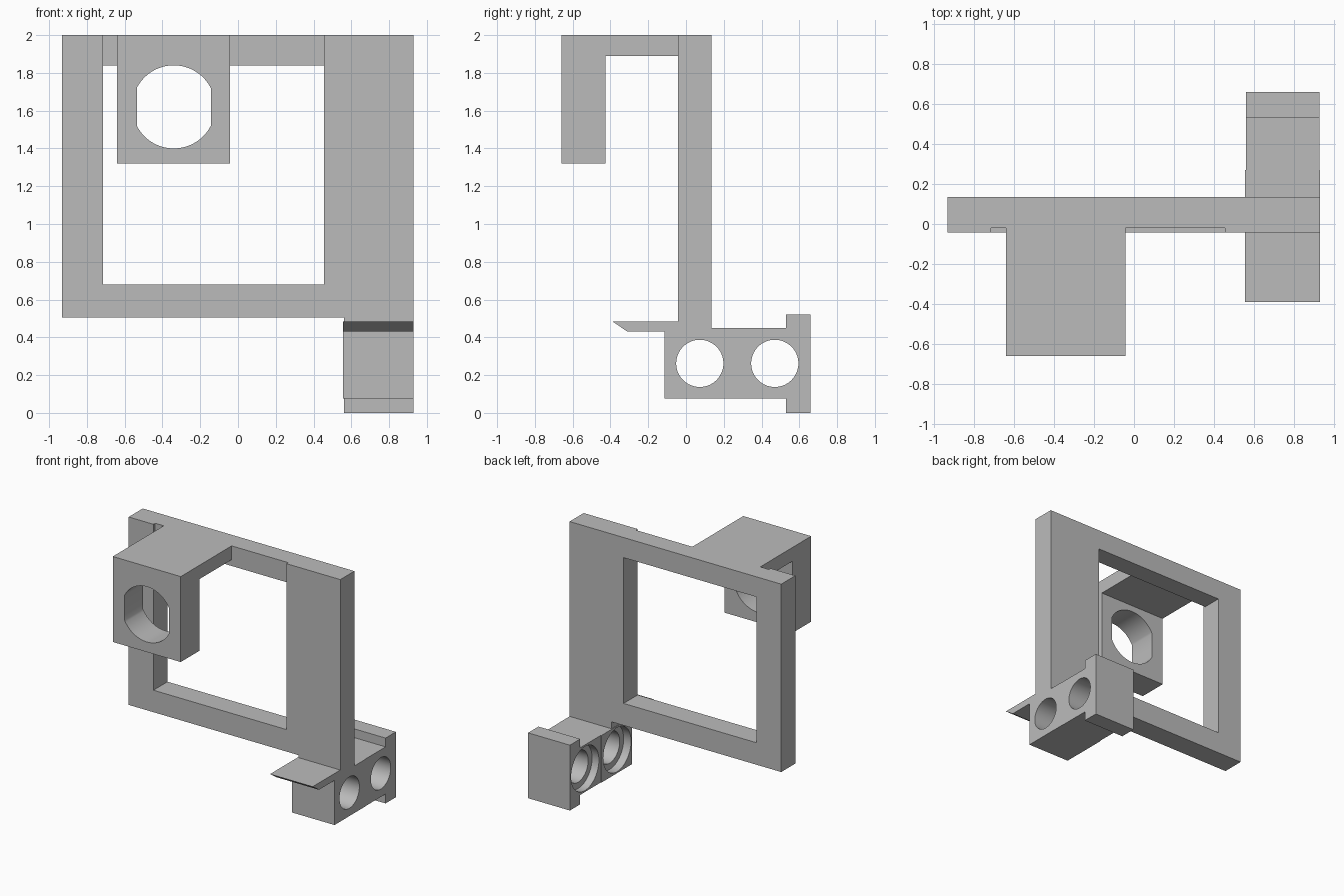
import bpy, bmesh, math
from mathutils import Vector

cube = bpy.data.objects.get("Cube")
if cube:
    bpy.data.objects.remove(cube, do_unlink=True)

grey = bpy.data.materials.new("plain_grey")
grey.use_nodes = True
colour = (0.5, 0.5, 0.5, 1)
grey.diffuse_color = colour
grey.node_tree.nodes["Principled BSDF"].inputs["Base Color"].default_value = colour


def prism(name, points, axis, start, end):
    """Extrude a 2D outline along x (points are y,z) or along y (points are x,z)."""
    def place(p, d):
        return Vector((d, p[0], p[1])) if axis == "x" else Vector((p[0], d, p[1]))
    bm = bmesh.new()
    face = bm.faces.new([bm.verts.new(place(p, start)) for p in points])
    moved = bmesh.ops.extrude_face_region(bm, geom=[face])["geom"]
    offset = place((0, 0), end - start)
    bmesh.ops.translate(bm, vec=offset,
                        verts=[v for v in moved if isinstance(v, bmesh.types.BMVert)])
    bmesh.ops.recalc_face_normals(bm, faces=bm.faces)
    mesh = bpy.data.meshes.new(name)
    bm.to_mesh(mesh)
    bm.free()
    mesh.materials.append(grey)
    obj = bpy.data.objects.new(name, mesh)
    bpy.context.collection.objects.link(obj)
    return obj


def rect(a0, a1, b0, b1):
    return [(a0, b0), (a1, b0), (a1, b1), (a0, b1)]


def circle(a, b, r, half_width=None, count=64):
    """Circle outline, optionally with its sides cut flat."""
    w = half_width or r
    limit = math.acos(w / r)
    spans = [(limit, math.pi - limit), (math.pi + limit, 2 * math.pi - limit)]
    pts = []
    for s, e in spans:
        n = count // 2
        for i in range(n if limit == 0 else n + 1):
            t = s + (e - s) * i / n
            pts.append((a + r * math.cos(t), b + r * math.sin(t)))
    return pts


def cut(obj, cutter):
    """Subtract the cutter, keep the result and drop the cutter."""
    cutter.hide_render = True
    mod = obj.modifiers.new("cut", "BOOLEAN")
    mod.operation = "DIFFERENCE"
    mod.solver = "EXACT"
    mod.object = cutter
    bpy.context.view_layer.update()
    result = obj.evaluated_get(bpy.context.evaluated_depsgraph_get())
    mesh = bpy.data.meshes.new_from_object(result)
    obj.modifiers.clear()
    obj.data = mesh
    bpy.data.objects.remove(cutter, do_unlink=True)


# Window frame with a wide column that reaches down to the bracket
frame = prism("frame", [(-0.933, 0.505), (0.56, 0.505), (0.56, 0.45),
                        (0.93, 0.45), (0.93, 2), (-0.933, 2)], "y", -0.042, 0.135)
cut(frame, prism("opening", rect(-0.715, 0.455, 0.68, 1.84), "y", -0.3, 0.3))
cut(frame, prism("top_recess", rect(-0.715, 0.455, 1.75, 2.1), "y", -0.3, -0.02))

# Hooked arm with a flat-sided round hole in its front block
arm = prism("hooked_arm", [(-0.66, 1.32), (-0.427, 1.32), (-0.427, 1.89),
                           (-0.02, 1.89), (-0.02, 2), (-0.66, 2)], "x", -0.64, -0.042)
cut(arm, prism("arm_hole", circle(-0.34, 1.62, 0.22, 0.196), "y", -0.8, -0.3))

# Bracket halves: pointed lip at the front, tall end plate at the back
front_bracket = prism("front_bracket", [
    (-0.39, 0.485), (-0.31, 0.43), (-0.115, 0.43), (-0.115, 0.075), (0.27, 0.075),
    (0.27, 0.45), (0.135, 0.45), (-0.042, 0.45), (-0.042, 0.485)], "x", 0.555, 0.93)
rear_bracket = prism("rear_bracket", [
    (0.27, 0.075), (0.53, 0.075), (0.53, 0), (0.66, 0), (0.66, 0.52),
    (0.53, 0.52), (0.53, 0.45), (0.27, 0.45)], "x", 0.56, 0.928)

# Through holes with wider seats on the inner side
for half, y in ((front_bracket, 0.073), (rear_bracket, 0.47)):
    cut(half, prism("through_hole", circle(y, 0.262, 0.125), "x", 0.3, 1.2))
    cut(half, prism("hole_seat", circle(y, 0.262, 0.175), "x", 0.3, 0.62))

# Smooth hole walls, sharp edges elsewhere
bpy.ops.object.select_all(action="DESELECT")
for obj in (frame, arm, front_bracket, rear_bracket):
    obj.select_set(True)
bpy.context.view_layer.objects.active = frame
bpy.ops.object.shade_smooth_by_angle(angle=math.radians(30))
